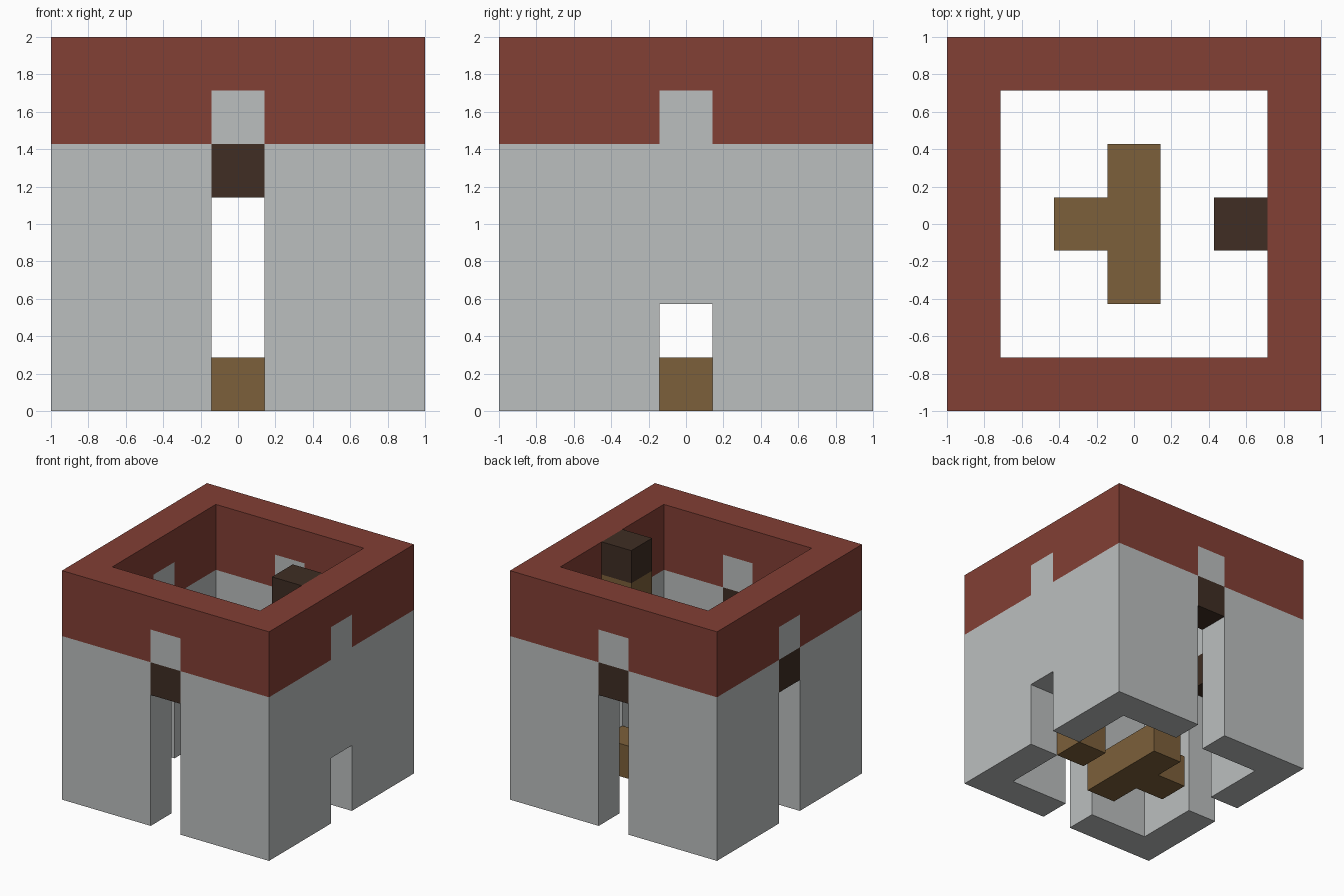
import bpy
import bmesh
import math
from mathutils import Vector

if "Cube" in bpy.data.objects:
    bpy.data.objects.remove(bpy.data.objects["Cube"])

U = 2 / 7  # one block of the 7 x 7 x 7 tower


def material(name, rgb):
    m = bpy.data.materials.new(name)
    m.diffuse_color = (*rgb, 1)
    m.use_nodes = True
    m.node_tree.nodes["Principled BSDF"].inputs["Base Color"].default_value = m.diffuse_color
    return m


brick = material("brick red", (0.225, 0.050, 0.035))
stone = material("pale grey stone", (0.50, 0.52, 0.52))
wood = material("light wood", (0.203, 0.117, 0.043))
dark = material("dark wood", (0.050, 0.027, 0.017))

# Wall ring, one block thick, columns from -3 to 3
R = range(-3, 4)
ring = [(x, y) for x in R for y in R if max(abs(x), abs(y)) == 3]
narrow_sides = [(0, -3), (0, 3), (-3, 0)]   # sides with a tall slot
middles = narrow_sides + [(3, 0)]

# Lintels above the tall slots
lintels = {(x, y, 4) for x, y in narrow_sides}

# Notches of stone rising into the parapet
notches = {(x, y, 5) for x, y in middles}

# Stone walls with three tall slots and a low doorway
slots = {(x, y, z) for x, y in narrow_sides for z in range(5)}
doorway = {(3, 0, 0), (3, 0, 1)}
walls = {(x, y, z) for x, y in ring for z in range(5)} - slots - doorway
walls |= notches

# Brick parapet
parapet = {(x, y, z) for x, y in ring for z in (5, 6)} - notches

parts = [
    ("stone_walls", walls, stone),
    ("brick_parapet", parapet, brick),
    ("slot_lintels", lintels, dark),
    ("floor_beams", {(0, -1, 0), (0, 0, 0), (0, 1, 0), (-1, 0, 0)}, wood),
    ("doorstep", {(2, 0, 0)}, wood),
    ("wall_post", {(2, 0, 5)}, wood),
    ("wall_post_cap", {(2, 0, 6)}, dark),
]
filled = set().union(*(cells for _, cells, _ in parts))


def build(name, cells, mat):
    """Skin the outside of a set of blocks and merge its flat faces."""
    bm = bmesh.new()
    for c in sorted(cells):
        centre = Vector((c[0], c[1], c[2] + 0.5))
        for axis in range(3):
            for sign in (-1, 1):
                n = Vector((0, 0, 0))
                n[axis] = sign
                if tuple(c[i] + int(n[i]) for i in range(3)) in filled:
                    continue
                a = Vector((0, 0, 0))
                a[(axis + 1) % 3] = 0.5
                b = n.cross(a)
                mid = centre + n * 0.5
                corners = (mid - a - b, mid + a - b, mid + a + b, mid - a + b)
                bm.faces.new([bm.verts.new(p * U) for p in corners])
    bmesh.ops.remove_doubles(bm, verts=bm.verts[:], dist=0.001)
    bmesh.ops.dissolve_limit(bm, angle_limit=math.radians(1),
                             verts=bm.verts[:], edges=bm.edges[:])
    bmesh.ops.triangulate(bm, faces=[f for f in bm.faces if len(f.verts) > 4])
    me = bpy.data.meshes.new(name)
    bm.to_mesh(me)
    bm.free()
    me.materials.append(mat)
    bpy.context.collection.objects.link(bpy.data.objects.new(name, me))


for part in parts:
    build(*part)
